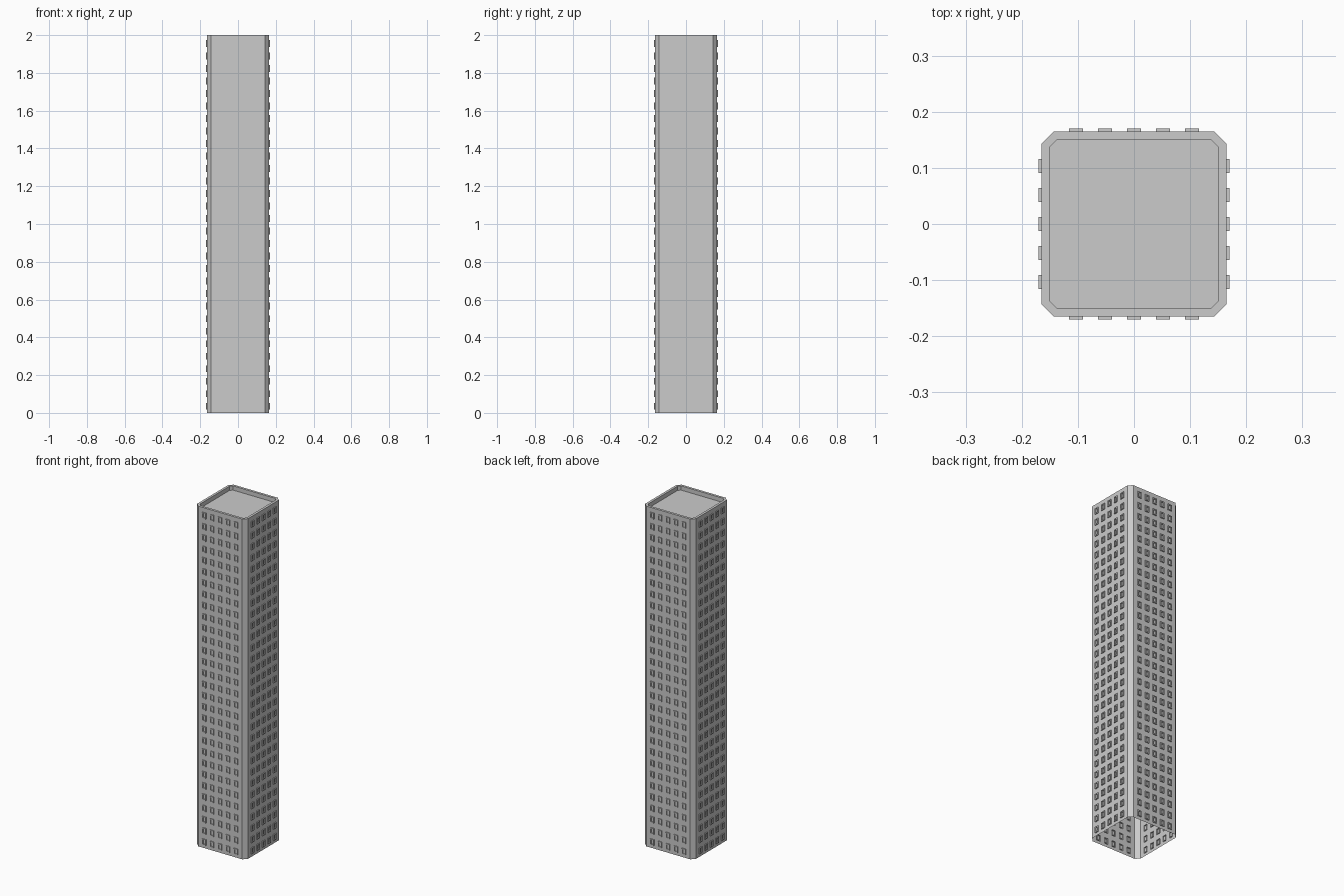
import bpy, bmesh, math
from mathutils import Vector, Matrix

if "Cube" in bpy.data.objects:
    bpy.data.objects.remove(bpy.data.objects["Cube"])

HALF, CHAMFER, HEIGHT = 0.165, 0.022, 2.0
COLS, PITCH_X, WIN_W = 5, 0.0515, 0.025
ROWS, PITCH_Z, WIN_H, FIRST_Z = 30, 0.0662, 0.035, 0.036
DEPTH, FRAME = 0.0055, 0.0055


def push(bm, faces, dist):
    """Extrude each face on its own along its normal."""
    new = bmesh.ops.extrude_discrete_faces(bm, faces=faces)["faces"]
    for f in new:
        f.normal_update()
        offset = f.normal.copy() * dist
        for v in f.verts:
            v.co += offset
    return new


# grid lines: wall ends plus both edges of every window
us = [-HALF + CHAMFER]
for i in range(COLS):
    c = (i - (COLS - 1) / 2) * PITCH_X
    us += [c - WIN_W / 2, c + WIN_W / 2]
us.append(HALF - CHAMFER)
zs = [0.0]
for i in range(ROWS):
    c = FIRST_Z + i * PITCH_Z
    zs += [c - WIN_H / 2, c + WIN_H / 2]
zs.append(HEIGHT)

# tower shell: square plan with cut corners, open underneath
outline = []
for side in range(4):
    rot = Matrix.Rotation(side * math.pi / 2, 3, 'Z')
    outline += [rot @ Vector((u, -HALF, 0)) for u in us]
bm = bmesh.new()
rings = [[bm.verts.new((p.x, p.y, z)) for p in outline] for z in zs]
windows = []
n, per_side = len(outline), len(us)
for r in range(len(zs) - 1):
    for k in range(n):
        m = (k + 1) % n
        f = bm.faces.new((rings[r][k], rings[r][m], rings[r + 1][m], rings[r + 1][k]))
        j = k % per_side
        if r % 2 == 1 and j % 2 == 1 and j < per_side - 1:
            windows.append(f)
roof = bm.faces.new(rings[-1])
bm.normal_update()

# parapet and sunken roof
bmesh.ops.inset_individual(bm, faces=[roof], thickness=0.0145, use_even_offset=True)
push(bm, [roof], -0.025)

# raised window frames with panes set back to the wall
frames = push(bm, windows, DEPTH)
bmesh.ops.inset_individual(bm, faces=frames, thickness=FRAME, use_even_offset=True)
push(bm, frames, -DEPTH)

mesh = bpy.data.meshes.new("tower_block")
bm.to_mesh(mesh)
bm.free()
bpy.context.collection.objects.link(bpy.data.objects.new("tower_block", mesh))
